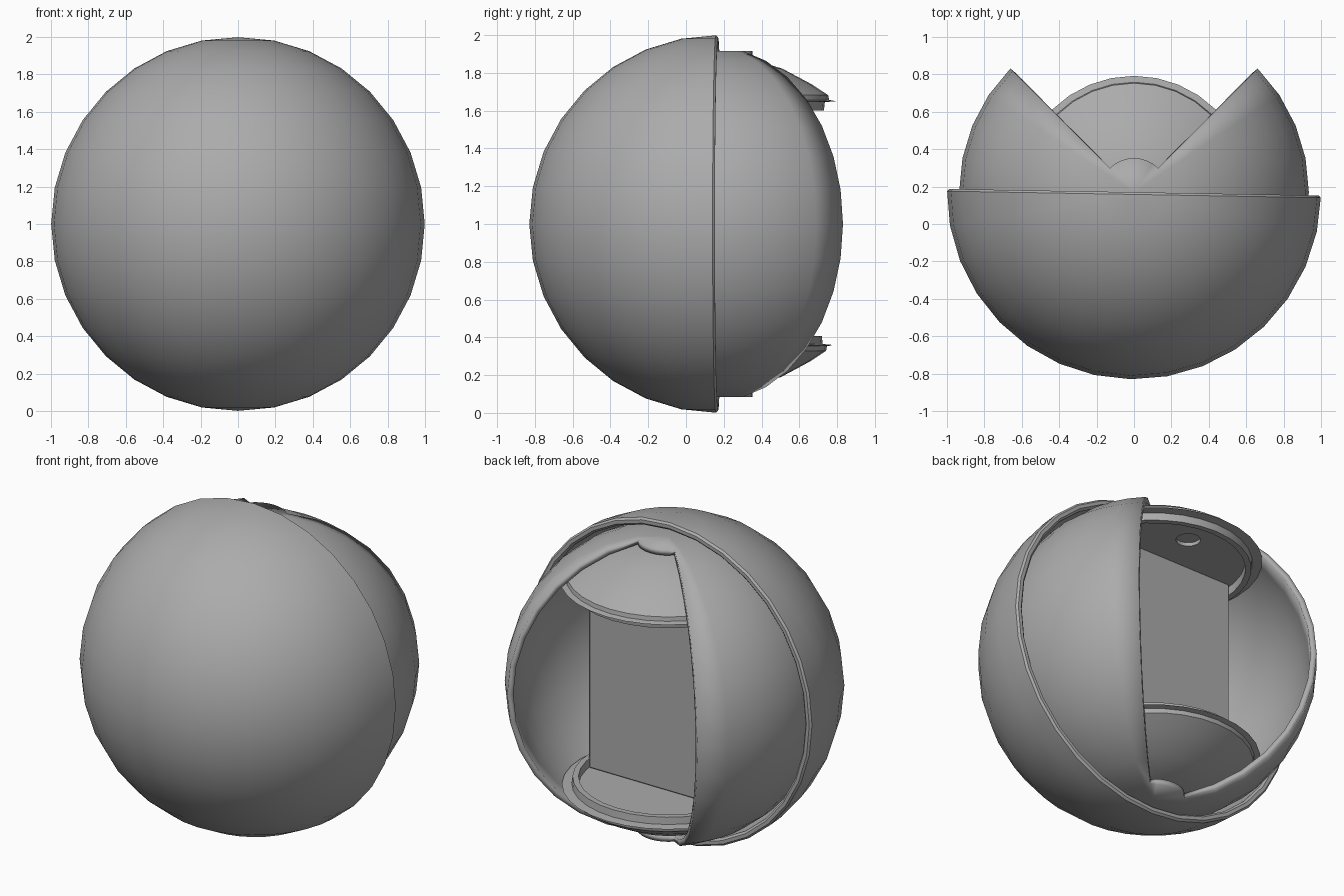
import bpy, bmesh
from math import sin, cos, radians, pi

if "Cube" in bpy.data.objects:
    bpy.data.objects.remove(bpy.data.objects["Cube"])

CY, CZ = 0.17, 1.0       # common centre of all spheres
STEP = 11.25             # 32-sided spheres

grey = bpy.data.materials.new("mid_grey")
grey.diffuse_color = (0.41, 0.41, 0.41, 1)
grey.use_nodes = True
grey.node_tree.nodes["Principled BSDF"].inputs["Base Color"].default_value = grey.diffuse_color


def arc(radius, first, last):
    """Sphere rows as (r, z) points, counted from the upper pole."""
    rows = range(first, last + 1) if last >= first else range(first, last - 1, -1)
    return [(abs(radius * sin(radians(i * STEP))), radius * cos(radians(i * STEP))) for i in rows]


def finish(name, bm):
    me = bpy.data.meshes.new(name)
    bm.to_mesh(me)
    bm.free()
    me.materials.append(grey)
    ob = bpy.data.objects.new(name, me)
    bpy.context.collection.objects.link(ob)
    ob.location = (0, CY, CZ)
    return ob


def lathe(name, profile, start=0, sweep=360):
    """Turn a closed profile around z; part turns get flat end caps."""
    bm = bmesh.new()
    full = sweep == 360
    n, m = round(sweep / STEP), len(profile)
    rings = []
    for i in range(n if full else n + 1):
        a = radians(start + i * STEP)
        rings.append([bm.verts.new((r * cos(a), r * sin(a), z)) for r, z in profile])
    for i in range(n):
        a, b = rings[i], rings[(i + 1) % len(rings)]
        for j in range(m):
            k = (j + 1) % m
            if profile[j][0] < 1e-6 and profile[k][0] < 1e-6:
                continue
            bm.faces.new((a[j], a[k], b[k], b[j]))
    if not full:
        bm.faces.new(rings[0])
        bm.faces.new(rings[-1][::-1])
    bmesh.ops.remove_doubles(bm, verts=bm.verts, dist=1e-5)
    bmesh.ops.recalc_face_normals(bm, faces=bm.faces)
    return finish(name, bm)


def smooth(ob):
    bpy.ops.object.select_all(action='DESELECT')
    ob.select_set(True)
    bpy.context.view_layer.objects.active = ob
    bpy.ops.object.shade_smooth_by_angle(angle=radians(30))


def bevel(ob, width):
    mod = ob.modifiers.new("edge", 'BEVEL')
    mod.width, mod.segments = width, 1
    mod.limit_method, mod.angle_limit = 'ANGLE', radians(60)


# front half shell, turned by a degree
front = lathe("front_shell", arc(1.0, 0, 16) + arc(0.955, 16, 0), 180, 180)
front.rotation_euler.z = radians(-1)
bevel(front, 0.012)
smooth(front)

# inner shell: sphere with a quarter wedge cut from the back, poles left whole
bm = bmesh.new()
bmesh.ops.create_uvsphere(bm, u_segments=32, v_segments=16, radius=0.935)
pole_z = 0.935 * cos(radians(STEP))
wedge = []
for f in bm.faces:
    c = f.calc_center_median()
    if c.y > abs(c.x) and abs(c.z) < pole_z - 0.001:
        wedge.append(f)
bmesh.ops.delete(bm, geom=wedge, context='FACES')
for v in bm.verts:
    v.co.z = max(-pole_z, min(pole_z, v.co.z))
inner = finish("inner_shell", bm)
mod = inner.modifiers.new("thickness", 'SOLIDIFY')
mod.thickness, mod.offset = 0.035, -1
smooth(inner)

# domed caps with a lip and a recessed ring
cap = arc(0.89, 0, 3) + [(0.583, 0.682), (0.588, 0.657), (0.622, 0.65), (0.565, 0.645),
                         (0.56, 0.601), (0.525, 0.601), (0.525, 0.656), (0, 0.656)]
ceiling = lathe("ceiling_cap", cap)
floor = lathe("floor_cap", [(r * 0.98, -z * 0.985) for r, z in cap])

# small shallow round hole in the ceiling
bm = bmesh.new()
bmesh.ops.create_cone(bm, cap_ends=True, segments=24, radius1=0.07, radius2=0.07, depth=0.1)
cutter = finish("hole_cutter", bm)
cutter.location = (0, CY + 0.31, CZ + 0.628)
cutter.hide_render = True
cutter.hide_set(True)
mod = ceiling.modifiers.new("hole", 'BOOLEAN')
mod.operation, mod.object, mod.solver = 'DIFFERENCE', cutter, 'EXACT'
smooth(ceiling)
smooth(floor)

# upright panel across the middle
bm = bmesh.new()
bmesh.ops.create_cube(bm, size=1)
bmesh.ops.scale(bm, vec=(1.03, 0.06, 1.32), verts=bm.verts)
panel = finish("centre_panel", bm)
panel.location = (0, CY + 0.04, CZ + 0.006)
bevel(panel, 0.015)
